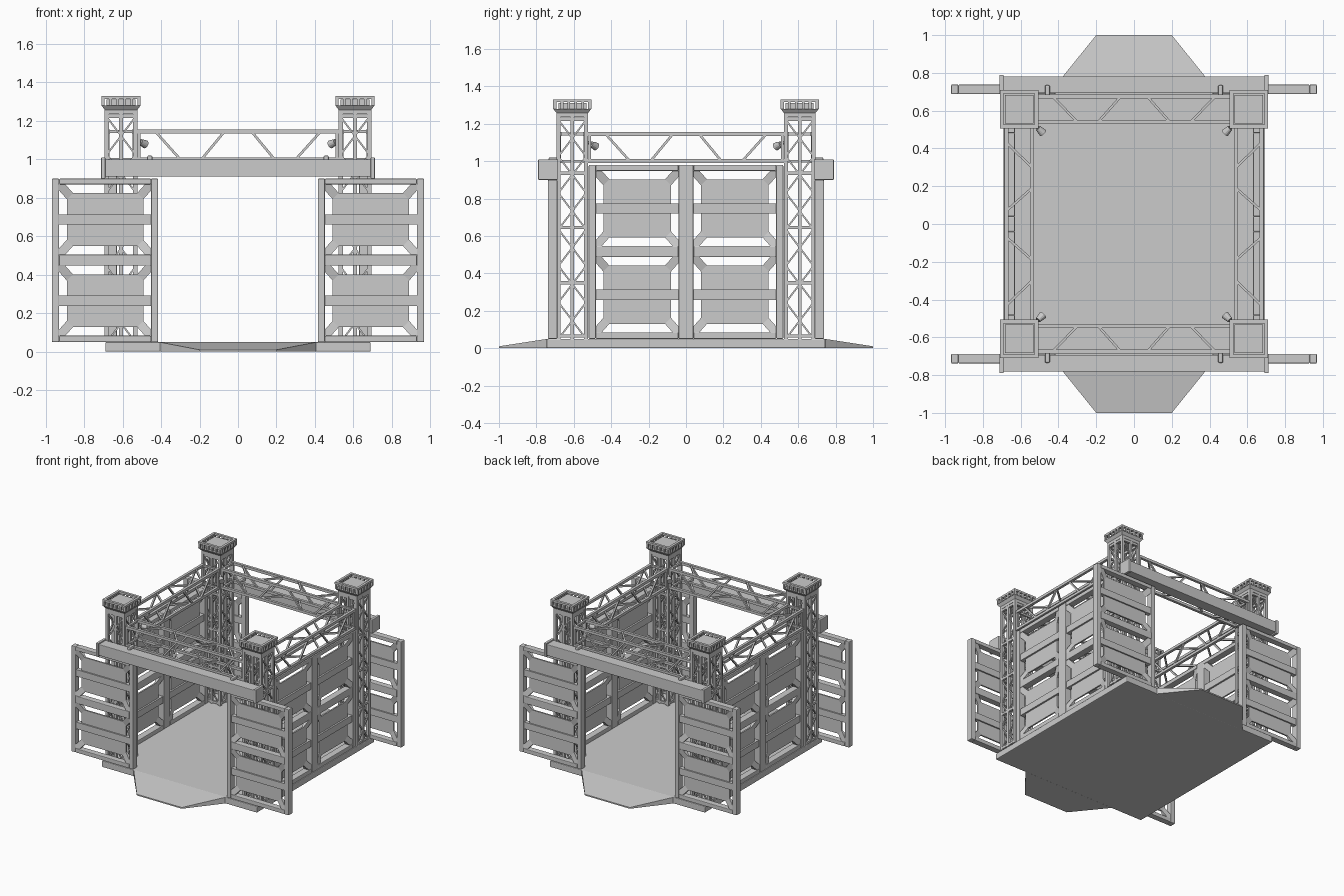
import bpy, bmesh
from mathutils import Matrix, Vector

if "Cube" in bpy.data.objects:
    bpy.data.objects.remove(bpy.data.objects["Cube"])


def finish(bm, name, bevel=0):
    bmesh.ops.recalc_face_normals(bm, faces=bm.faces[:])
    me = bpy.data.meshes.new(name)
    bm.to_mesh(me)
    bm.free()
    ob = bpy.data.objects.new(name, me)
    bpy.context.collection.objects.link(ob)
    if bevel:
        m = ob.modifiers.new("bevel", 'BEVEL')
        m.width, m.segments, m.limit_method = bevel, 2, 'ANGLE'
    return ob


def box(bm, a, b):
    a, b = Vector(a), Vector(b)
    s = b - a
    mat = Matrix.Translation((a + b) / 2) @ Matrix.Diagonal((abs(s.x), abs(s.y), abs(s.z), 1))
    bmesh.ops.create_cube(bm, size=1, matrix=mat)


def bar(bm, a, b, t):
    a, b = Vector(a), Vector(b)
    d = b - a
    mat = (Matrix.Translation((a + b) / 2) @ d.to_track_quat('Z', 'Y').to_matrix().to_4x4()
           @ Matrix.Diagonal((t, t, d.length, 1)))
    bmesh.ops.create_cube(bm, size=1, matrix=mat)


def prism(bm, low, high):
    # closed solid between two matching outlines
    lo = [bm.verts.new(p) for p in low]
    hi = [bm.verts.new(p) for p in high]
    bm.faces.new(lo[::-1])
    bm.faces.new(hi)
    n = len(lo)
    for i in range(n):
        j = (i + 1) % n
        bm.faces.new((lo[i], lo[j], hi[j], hi[i]))


SIDES = [(sx, sy) for sx in (-1, 1) for sy in (-1, 1)]

# floor slab
bm = bmesh.new()
box(bm, (-.69, -.745, 0), (.69, .745, .05))
finish(bm, "floor", .006)

# sloping entry ramps
for s, side in ((-1, "front"), (1, "back")):
    bm = bmesh.new()
    prism(bm, [(-.41, s * .74, 0), (.41, s * .74, 0), (.2, s, 0), (-.2, s, 0)],
          [(-.41, s * .74, .05), (.41, s * .74, .05), (.2, s, .01), (-.2, s, .01)])
    finish(bm, side + "_ramp")


# lattice towers with slotted caps
def tower(cx, cy):
    bm = bmesh.new()
    r, z0, z1, n = .074, .05, 1.25, 12
    step = (1.22 - z0) / n
    for sx, sy in SIDES:
        x, y = cx + sx * r, cy + sy * r
        box(bm, (x - .011, y - .011, z0), (x + .011, y + .011, z1))
    for dx, dy in ((1, 0), (-1, 0), (0, 1), (0, -1)):
        c = Vector((cx + dx * r, cy + dy * r, 0))
        t = Vector((-dy, dx, 0))

        def p(u, z):
            return c + t * u + Vector((0, 0, z))
        bar(bm, p(0, z0), p(0, z1), .02)
        for z in (.065, .35, .645, .935, 1.225):
            bar(bm, p(-r, z), p(r, z), .018)
        for i in range(n):
            a, b = (0, r) if i % 2 else (r, 0)
            for s in (-1, 1):
                bar(bm, p(s * a, z0 + i * step), p(s * b, z0 + (i + 1) * step), .009)
    finish(bm, "tower")

    bm = bmesh.new()

    def square(h, z):
        return [(cx - h, cy - h, z), (cx + h, cy - h, z), (cx + h, cy + h, z), (cx - h, cy + h, z)]
    prism(bm, square(.085, 1.235), square(.085, 1.258))
    prism(bm, square(.085, 1.258), square(.102, 1.28))
    prism(bm, square(.075, 1.28), square(.075, 1.312))
    for s in (-1, 1):
        for k in range(6):
            u = (k - 2.5) * .0368
            for a, b in ((s * .095, u), (u, s * .095)):
                box(bm, (cx + a - .007, cy + b - .007, 1.28), (cx + a + .007, cy + b + .007, 1.32))
        box(bm, (cx - .102, cy + s * .102, 1.315), (cx + .102, cy + s * .082, 1.33))
        box(bm, (cx + s * .102, cy - .102, 1.315), (cx + s * .082, cy + .102, 1.33))
    finish(bm, "tower_cap")


for sx, sy in SIDES:
    tower(sx * .608, sy * .608)

# box trusses between the towers
for name, along_x, s in (("front_truss", True, -1), ("back_truss", True, 1),
                         ("left_truss", False, -1), ("right_truss", False, 1)):
    bm = bmesh.new()
    lo, hi, inn, out = 1.0, 1.145, .54, .675

    def q(u, v, z):
        return (u, s * v, z) if along_x else (s * v, u, z)
    for v in (inn, out):
        for z in (lo, hi):
            bar(bm, q(-.535, v, z), q(.535, v, z), .021)
    diagonals = ((.07, .19, 1), (.43, .30, 1))
    for m in (-1, 1):
        for a, b, _ in diagonals:
            for v in (inn, out):
                bar(bm, q(m * a, v, hi), q(m * b, v, lo), .013)
            for z in (lo, hi):
                bar(bm, q(m * a, out, z), q(m * b, inn, z), .013)
        for v in (inn, out):
            bar(bm, q(m * .515, v, lo), q(m * .515, v, hi), .015)
        for z in (lo, hi):
            bar(bm, q(m * .515, inn, z), q(m * .515, out, z), .015)
    finish(bm, name)


# framed panel: openings with corner gussets, inset sheets and cross bars
def panel(name, place, u0, u1, w0, w1, d0, d1, cols, rows):
    frame, sheet = bmesh.new(), bmesh.new()

    def pbox(bm, a, b):
        box(bm, place(*a), place(*b))
    ue = [u0] + [v for c in cols for v in c] + [u1]
    we = [w0] + [v for r in rows for v in r] + [w1]
    for i in range(0, len(ue), 2):
        pbox(frame, (ue[i], w0, d0), (ue[i + 1], w1, d1))
    for a, b in cols:
        for j in range(0, len(we), 2):
            pbox(frame, (a, we[j], d0), (b, we[j + 1], d1))
    dm, g, n, c = (d0 + d1) / 2, .04, .045, .032
    for a, b in cols:
        for e, f in rows:
            pbox(sheet, (a + g, e + n, dm - .006), (b - g, f - n, dm + .006))
            mid = (e + f) / 2
            pbox(sheet, (a, mid - .027, d0 + .008), (b, mid + .027, d1 - .008))
            for u, su in ((a, 1), (b, -1)):
                for w, sw in ((e, 1), (f, -1)):
                    def outline(d, k):
                        return [place(u, w + sw * c, d), place(u, w, d), place(u + su * c, w, d),
                                place(u + su * (g + c), w + sw * n, dm + k),
                                place(u + su * g, w + sw * (n + c), dm + k)]
                    prism(sheet, outline(d0 + .004, -.006), outline(d1 - .004, .006))
    finish(frame, name + "_frame", .005)
    finish(sheet, name + "_infill")


# sliding doors, front and back
for sx, sy in SIDES:
    name = ("front" if sy < 0 else "back") + ("_left" if sx < 0 else "_right") + "_door"
    panel(name, lambda u, w, d: (sx * u, sy * d, w), .415, .968, .05, .9, .688, .738,
          [(.452, .93)], [(.083, .447), (.505, .87)])

# side walls
for s, side in ((-1, "left"), (1, "right")):
    panel(side + "_wall", lambda u, w, d: (s * d, u, w), -.52, .52, .05, .98, .63, .685,
          [(-.482, -.04), (.04, .482)], [(.085, .487), (.547, .948)])

# door header rails with end plates and hangers
for s, side in ((-1, "front"), (1, "back")):
    bm = bmesh.new()
    box(bm, (-.695, s * .693, .91), (.695, s * .782, 1.0))
    for m in (-1, 1):
        box(bm, (m * .69, s * .687, .9), (m * .712, s * .79, 1.01))
    finish(bm, side + "_door_header", .004)
    bm = bmesh.new()
    for m in (-1, 1):
        box(bm, (m * .445, s * .67, .99), (m * .472, s * .735, 1.02))
    finish(bm, side + "_hanger", .008)

# small lamps on the inner tower corners
for sx, sy in SIDES:
    bm = bmesh.new()
    c = Vector((sx * .495, sy * .495, 1.085))
    aim = Vector((-sx, -sy, -.5)).to_track_quat('Z', 'Y').to_matrix().to_4x4()
    bmesh.ops.create_cone(bm, cap_ends=True, segments=12, radius1=.015, radius2=.022,
                          depth=.04, matrix=Matrix.Translation(c) @ aim)
    bar(bm, c, (sx * .535, sy * .535, 1.105), .012)
    finish(bm, "lamp")
